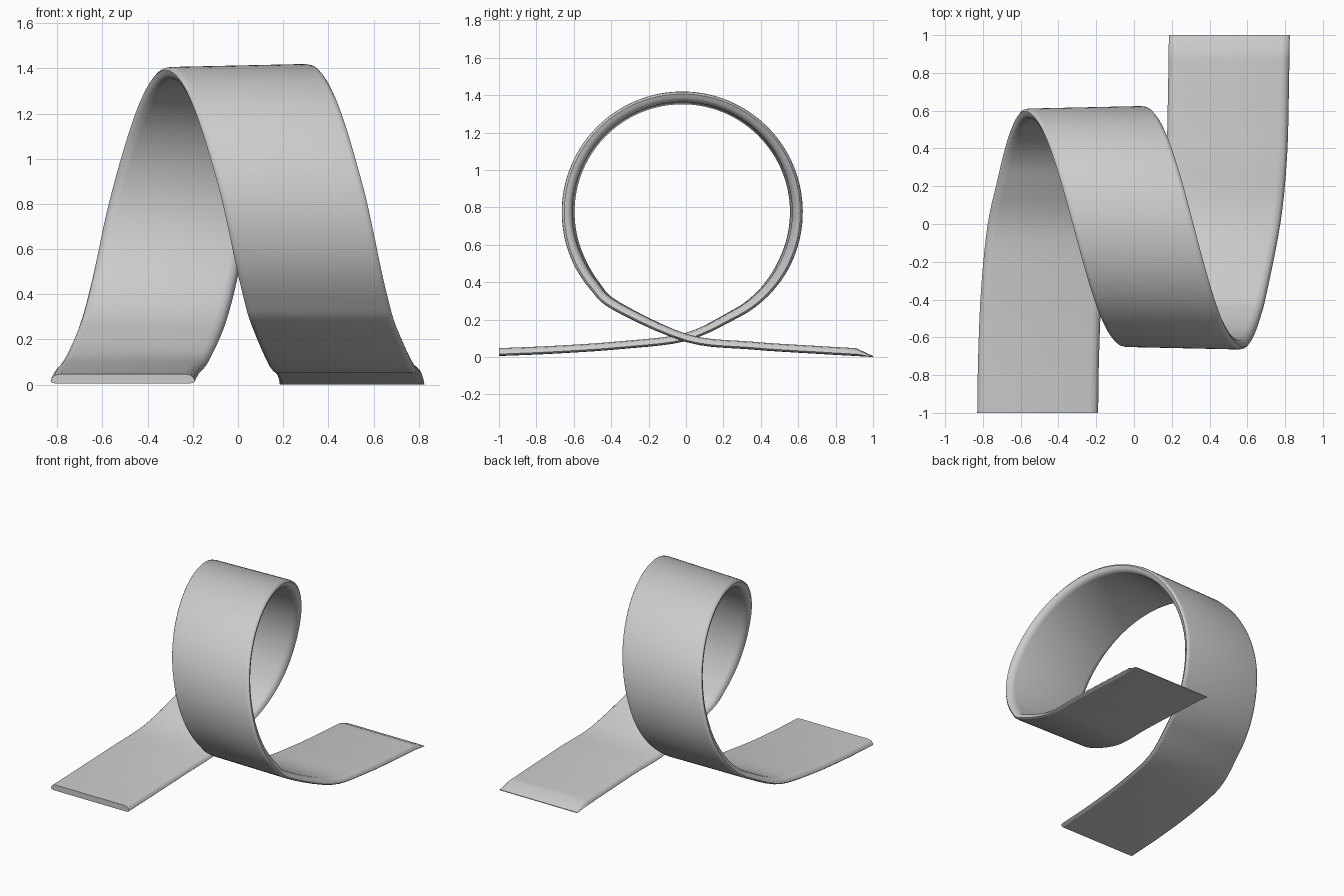
import bpy, bmesh, math
from mathutils import Vector

cube = bpy.data.objects.get("Cube")
if cube:
    bpy.data.objects.remove(cube, do_unlink=True)

grey = bpy.data.materials.new("light grey")
grey.use_nodes = True
grey.diffuse_color = (0.6, 0.6, 0.6, 1)
grey.node_tree.nodes["Principled BSDF"].inputs["Base Color"].default_value = (0.6, 0.6, 0.6, 1)

# Centre line of the ribbon's outer face: entry ramp, loop, exit ramp
CENTRE_Y, CENTRE_Z, RADIUS = -0.02, 0.775, 0.638
path = [Vector(p) for p in ((-0.51, -1, 0.005), (-0.505, -0.7, 0.018),
                            (-0.49, -0.35, 0.042), (-0.455, 0, 0.085))]
for degrees in range(-65, 246, 15):
    a = math.radians(degrees)
    drift = 0.26 * (degrees - 90) / 90
    drift -= math.copysign(max(abs(drift) - 0.26, 0) * 0.25, drift)
    path.append(Vector((drift, CENTRE_Y + RADIUS * math.cos(a),
                        CENTRE_Z + RADIUS * math.sin(a))))
path += [Vector(p) for p in ((0.455, 0, 0.08), (0.49, 0.35, 0.04),
                             (0.5, 0.7, 0.017), (0.503, 0.91, 0.005))]


def smooth_path(points, steps):
    """Catmull-Rom curve through the points."""
    pts = [2 * points[0] - points[1]] + points + [2 * points[-1] - points[-2]]
    out = []
    for p0, p1, p2, p3 in zip(pts, pts[1:], pts[2:], pts[3:]):
        for i in range(steps):
            t = i / steps
            out.append(0.5 * (2 * p1 + (p2 - p0) * t + (2 * p0 - 5 * p1 + 4 * p2 - p3) * t * t
                              + (3 * p1 - p0 - 3 * p2 + p3) * t ** 3))
    return out + [points[-1]]


# Half of the cross-section: across the ribbon, and share of thickness
half = [(0.295, 0), (0.312, 0.06), (0.32, 0.25), (0.314, 0.6), (0.302, 0.88), (0.275, 1)]
section = half + [(-s, t) for s, t in reversed(half)]

bm = bmesh.new()
line = smooth_path(path, 5)
rings = []


def add_ring(centre, normal, thickness, tilt):
    rings.append([bm.verts.new(centre + Vector((s, 0, 0))
                               + normal * (t * thickness - s * tilt))
                  for s, t in section])


# Sweep the section, slightly thicker and tilted around the loop
for i, p in enumerate(line):
    d = line[min(i + 1, len(line) - 1)] - line[max(i - 1, 0)]
    normal = Vector((0, -d.z, d.y)).normalized()
    loop = min(1, max(0, (p.z - 0.08) / 0.4))
    if i in (0, len(line) - 1):
        normal = Vector((0, 0, 1))
    add_ring(p, normal, 0.042 + 0.014 * loop, 0.022 * loop)
# Wedge tip of the exit ramp
add_ring(Vector((0.505, 1, 0)), Vector((0, 0, 1)), 0.005, 0)

for a, b in zip(rings, rings[1:]):
    for k in range(len(section)):
        n = (k + 1) % len(section)
        bm.faces.new((a[k], a[n], b[n], b[k]))
bm.faces.new(rings[0])
bm.faces.new(rings[-1])
bmesh.ops.recalc_face_normals(bm, faces=bm.faces)

mesh = bpy.data.meshes.new("loop_ribbon")
bm.to_mesh(mesh)
bm.free()
mesh.materials.append(grey)
ribbon = bpy.data.objects.new("loop_ribbon", mesh)
bpy.context.collection.objects.link(ribbon)
bpy.context.view_layer.objects.active = ribbon
ribbon.select_set(True)
bpy.ops.object.shade_smooth_by_angle(angle=math.radians(50))
